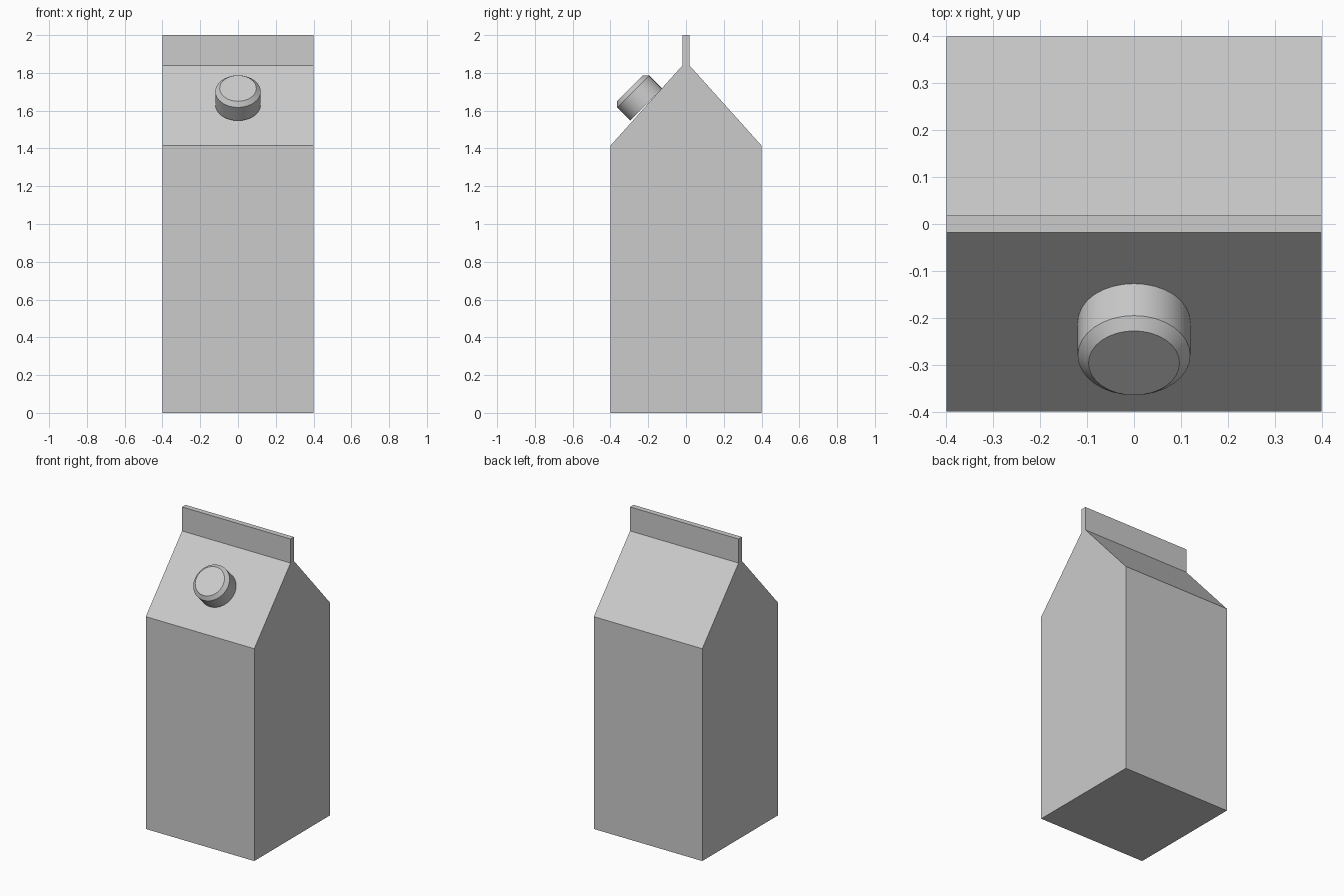
import bpy, bmesh
from math import sin, cos, pi, radians
from mathutils import Matrix

if "Cube" in bpy.data.objects:
    bpy.data.objects.remove(bpy.data.objects["Cube"])


def make_object(name, bm):
    bmesh.ops.recalc_face_normals(bm, faces=bm.faces)
    mesh = bpy.data.meshes.new(name)
    bm.to_mesh(mesh)
    bm.free()
    obj = bpy.data.objects.new(name, mesh)
    bpy.context.collection.objects.link(obj)
    return obj


# Carton: mirrored gable profile in (y, z), extruded along x
half = [(0.4, 0), (0.4, 1.415), (0.018, 1.84), (0.018, 2.0)]
profile = half + [(-y, z) for y, z in reversed(half)]
bm = bmesh.new()
face = bm.faces.new([bm.verts.new((-0.4, y, z)) for y, z in profile])
side = bmesh.ops.extrude_face_region(bm, geom=[face], use_keep_orig=True)
bmesh.ops.translate(bm, vec=(0.8, 0, 0),
                    verts=[v for v in side["geom"] if isinstance(v, bmesh.types.BMVert)])
make_object("carton", bm)

# Screw cap: chamfered disc on the front slope, tilted 45 degrees
SEGMENTS = 32
bm = bmesh.new()
rings = [[bm.verts.new((r * cos(2 * pi * i / SEGMENTS), r * sin(2 * pi * i / SEGMENTS), h))
          for i in range(SEGMENTS)]
         for r, h in [(0.12, 0), (0.12, 0.099), (0.097, 0.122)]]
for low, high in zip(rings, rings[1:]):
    for i in range(SEGMENTS):
        j = (i + 1) % SEGMENTS
        bm.faces.new((low[i], low[j], high[j], high[i]))
bm.faces.new(rings[0])
bm.faces.new(rings[-1])
cap = make_object("screw_cap", bm)
cap.matrix_world = Matrix.Translation((0, -0.21, 1.632)) @ Matrix.Rotation(radians(45), 4, "X")
bpy.context.view_layer.objects.active = cap
cap.select_set(True)
bpy.ops.object.shade_smooth_by_angle(angle=radians(30))
